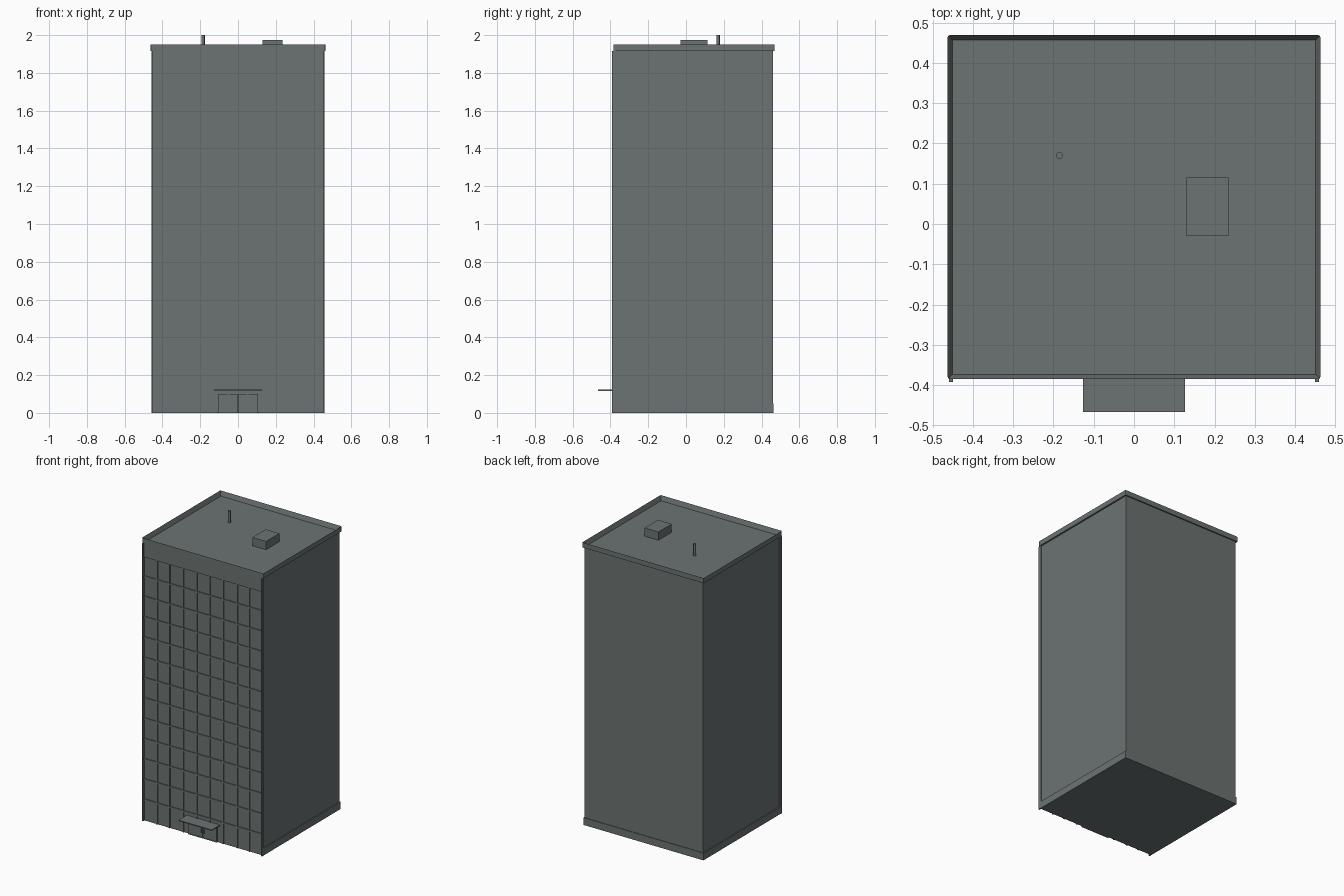
import bpy, bmesh, math

if "Cube" in bpy.data.objects:
    bpy.data.objects.remove(bpy.data.objects["Cube"])


def material(name, rgb):
    m = bpy.data.materials.new(name)
    m.diffuse_color = (*rgb, 1)
    m.use_nodes = True
    m.node_tree.nodes["Principled BSDF"].inputs["Base Color"].default_value = m.diffuse_color
    return m


GREY = material("concrete_grey", (0.150, 0.170, 0.168))


def finish(name, bm, mat=GREY):
    me = bpy.data.meshes.new(name)
    bm.to_mesh(me)
    bm.free()
    me.materials.append(mat)
    ob = bpy.data.objects.new(name, me)
    bpy.context.collection.objects.link(ob)
    return ob


def add_box(bm, x0, x1, y0, y1, z0, z1):
    verts = bmesh.ops.create_cube(bm, size=1)["verts"]
    for v in verts:
        v.co = ((x0 + x1) / 2 + v.co.x * (x1 - x0),
                (y0 + y1) / 2 + v.co.y * (y1 - y0),
                (z0 + z1) / 2 + v.co.z * (z1 - z0))


def boxes(name, *dims):
    bm = bmesh.new()
    for d in dims:
        add_box(bm, *d)
    return finish(name, bm)


# Tower body, its top face is the sunken roof
boxes("tower_body", (-0.452, 0.452, -0.377, 0.46, 0, 1.917))

# Plinth round the sides and back
boxes("plinth",
      (-0.458, -0.452, -0.385, 0.464, 0, 0.05),
      (0.452, 0.458, -0.385, 0.464, 0, 0.05),
      (-0.452, 0.452, 0.46, 0.464, 0, 0.05))

# Corner pilasters on the front
boxes("front_pilasters",
      *[(s * 0.4545 - 0.0045, s * 0.4545 + 0.0045, -0.392, -0.37, 0, 1.915) for s in (-1, 1)])

# Parapet ring with chamfered outer corners
bm = bmesh.new()
add_box(bm, -0.463, 0.463, -0.385, 0.469, 1.915, 1.95)
corners = [e for e in bm.edges if abs(e.verts[0].co.z - e.verts[1].co.z) > 0.01]
bmesh.ops.bevel(bm, geom=corners, offset=0.006, segments=2, affect='EDGES', profile=0.5)
top = max(bm.faces, key=lambda f: f.calc_center_median().z)
bmesh.ops.inset_region(bm, faces=[top], thickness=0.012)
for v in top.verts:
    v.co.z = 1.918
finish("roof_parapet", bm)

# Front wall grid: spandrel, floor bands and mullions
boxes("top_spandrel", (-0.45, 0.45, -0.384, -0.37, 1.82, 1.915))
boxes("floor_bands",
      *[(-0.45, 0.45, -0.383, -0.37, 0.139 + 0.14 * i, 0.150 + 0.14 * i) for i in range(12)])
boxes("window_mullions",
      *[(s * x - 0.005, s * x + 0.005, -0.383, -0.37, 0, 1.83)
        for s in (-1, 1) for x in (0.05, 0.152, 0.258, 0.352)])

# Entrance: canopy, doors, threshold, handles
boxes("entrance_canopy", (-0.127, 0.127, -0.467, -0.375, 0.116, 0.123))
boxes("entrance_doors",
      (-0.107, -0.003, -0.385, -0.37, 0.004, 0.1),
      (0.003, 0.107, -0.385, -0.37, 0.004, 0.1))
boxes("door_threshold", (-0.11, 0.11, -0.387, -0.37, 0, 0.006))
boxes("door_handles",
      *[(s * 0.012 - 0.002, s * 0.012 + 0.002, -0.388, -0.384, 0.035, 0.065) for s in (-1, 1)])

# Rooftop plant box and mast
plant = boxes("roof_plant_box", (0.13, 0.235, -0.03, 0.115, 1.91, 1.975))
bpy.ops.mesh.primitive_cylinder_add(vertices=12, radius=0.009, depth=0.09,
                                    location=(-0.185, 0.17, 1.955))
mast = bpy.context.object
mast.name = "roof_mast"
mast.data.materials.append(GREY)
bpy.ops.object.shade_smooth_by_angle(angle=math.radians(40))
